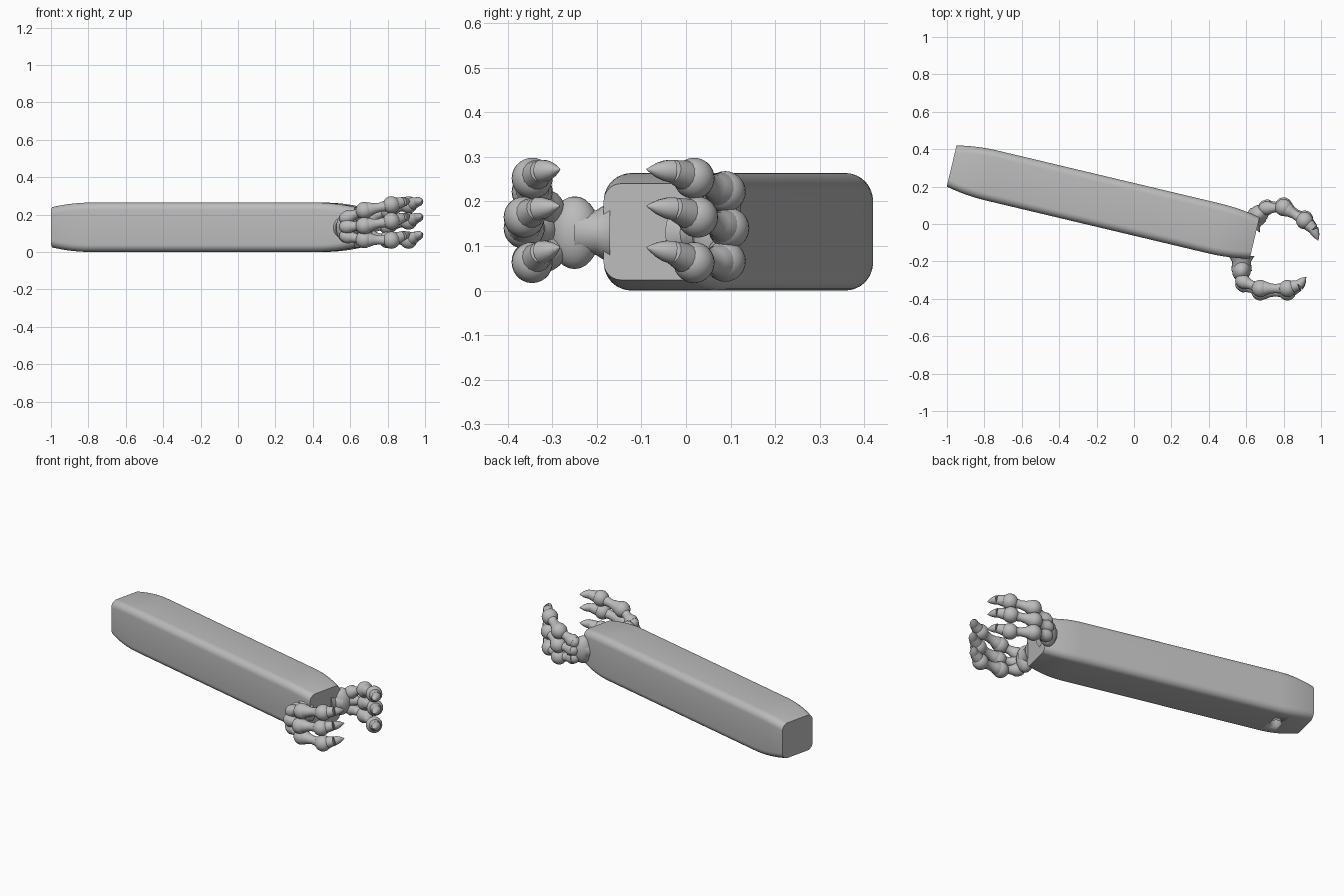
import bpy, bmesh, math
from mathutils import Vector, Matrix

if "Cube" in bpy.data.objects:
    bpy.data.objects.remove(bpy.data.objects["Cube"], do_unlink=True)

grey = bpy.data.materials.new("matte grey")
grey.use_nodes = True
colour = (0.5, 0.5, 0.5, 1)
grey.diffuse_color = colour
grey.node_tree.nodes["Principled BSDF"].inputs["Base Color"].default_value = colour


def finish(bm, name, angle=40):
    bmesh.ops.recalc_face_normals(bm, faces=bm.faces)
    mesh = bpy.data.meshes.new(name)
    bm.to_mesh(mesh)
    bm.free()
    mesh.materials.append(grey)
    ob = bpy.data.objects.new(name, mesh)
    bpy.context.collection.objects.link(ob)
    bpy.ops.object.select_all(action='DESELECT')
    ob.select_set(True)
    bpy.context.view_layer.objects.active = ob
    bpy.ops.object.shade_smooth_by_angle(angle=math.radians(angle))
    return ob


def rounded_section(hw, hh, r, steps=6):
    pts = []
    for k, (sx, sz) in enumerate([(1, 1), (-1, 1), (-1, -1), (1, -1)]):
        for i in range(steps + 1):
            a = math.pi / 2 * (k + i / steps)
            pts.append((sx * (hw - r) + r * math.cos(a), sz * (hh - r) + r * math.sin(a)))
    return pts


def lathe(bm, a, b, profile, sides=20):
    """Revolve (fraction, radius) pairs around the line from a to b."""
    a, b = Vector(a), Vector(b)
    turn = (b - a).to_track_quat('Z', 'Y')
    rings = []
    for f, r in profile:
        c = a.lerp(b, f)
        rings.append([bm.verts.new(c + turn @ Vector((r * math.cos(t), r * math.sin(t), 0)))
                      for t in (math.tau * i / sides for i in range(sides))])
    for p, q in zip(rings, rings[1:]):
        for i in range(sides):
            j = (i + 1) % sides
            bm.faces.new((p[i], p[j], q[j], q[i]))
    bm.faces.new(rings[0])
    bm.faces.new(rings[-1])


def ball(bm, c, r, scale=(1, 1, 1), turn=0):
    m = Matrix.Translation(c) @ Matrix.Rotation(turn, 4, 'Z') @ Matrix.Diagonal((*scale, 1))
    bmesh.ops.create_uvsphere(bm, u_segments=24, v_segments=14, radius=r, matrix=m)


# Handle: a rounded bar whose sides ease inwards at both ends
start, end = Vector((-0.975, 0.31, 0.132)), Vector((0.645, -0.075, 0.132))
length = (end - start).length
yaw = math.atan2(end.y - start.y, end.x - start.x)
ease = 0.22
dists = [ease * i / 8 for i in range(9)]
stations = dists + [length - d for d in reversed(dists)]
place = Matrix.Translation(start) @ Matrix.Rotation(yaw, 4, 'Z')
bm = bmesh.new()
rings = []
for s in stations:
    d = min(s, length - s)
    inset = 0.024 * (1 - d / ease) ** 2
    rings.append([bm.verts.new(place @ Vector((s, y, z)))
                  for y, z in rounded_section(0.137 - inset, 0.132 - inset, 0.04)])
for p, q in zip(rings, rings[1:]):
    for i in range(len(p)):
        j = (i + 1) % len(p)
        bm.faces.new((p[i], p[j], q[j], q[i]))
bm.faces.new(rings[0])
bm.faces.new(rings[-1])
handle = finish(bm, "handle", 35)

# Blind hole in the underside near the far end
bm = bmesh.new()
hole = place @ Vector((0.18, 0, 0))
lathe(bm, (hole.x, hole.y, -0.1), (hole.x, hole.y, 0.12), [(0, 0.033), (1, 0.033)], 32)
cutter = finish(bm, "hole_cutter")
cutter.hide_render = True
cutter.hide_set(True)
cut = handle.modifiers.new("hole", 'BOOLEAN')
cut.operation = 'DIFFERENCE'
cut.solver = 'EXACT'
cut.object = cutter

# Bone and claw profiles
bone = [(0, 0.036), (0.2, 0.038), (0.35, 0.029), (0.55, 0.024), (0.75, 0.028), (0.9, 0.036), (1, 0.034)]
palm_bone = [(0, 0.03), (0.4, 0.021), (0.7, 0.023), (1, 0.032)]
claw = [(0, 0.034), (0.3, 0.031), (0.6, 0.022), (0.85, 0.01), (1, 0.002)]


def make_hand(side, wrist, palm, turn, knuckle, joint, tip_joint, tip, bulge):
    bm = bmesh.new()
    lathe(bm, wrist, palm, [(0, 0.07), (0.4, 0.05), (1, 0.055)])
    ball(bm, palm, 0.08, (0.62, 0.72, 1.02), turn)
    finish(bm, side + "_palm")
    # heights of the knuckle, joints and tip of each finger
    heights = [(0.085, 0.066, 0.063, 0.097), (0.135, 0.14, 0.165, 0.19), (0.18, 0.222, 0.252, 0.272)]
    for label, z, mid in zip(("lower", "middle", "upper"), heights, (0, 1, 0)):
        out = Vector((0, bulge * mid, 0))
        k, j, t, p = [Vector((*xy, h)) + out for xy, h in
                      zip((knuckle, joint, tip_joint, tip), z)]
        p -= out
        bm = bmesh.new()
        lathe(bm, Vector(palm).lerp(k, 0.3), k, palm_bone)
        ball(bm, k, 0.034)
        lathe(bm, k, j, bone)
        ball(bm, j, 0.046)
        lathe(bm, j, t, bone)
        ball(bm, t, 0.046)
        # claw bends slightly through a midpoint
        bend = t.lerp(p, 0.5) + Vector((0.012, bulge * 0.6, 0.006))
        lathe(bm, t, bend, [(0, 0.034), (0.5, 0.033), (1, 0.026)], 14)
        lathe(bm, bend, p, [(f, r * 0.026 / 0.034) for f, r in claw], 14)
        finish(bm, f"{side}_{label}_finger")


make_hand("front", (0.575, -0.17, 0.13), (0.575, -0.25, 0.13), yaw,
          (0.575, -0.305), (0.675, -0.345), (0.82, -0.345), (0.92, -0.283), -0.018)
make_hand("back", (0.62, 0.0, 0.13), (0.665, 0.05, 0.13), yaw - 0.7,
          (0.70, 0.085), (0.80, 0.088), (0.912, 0.018), (0.985, -0.088), 0.008)
